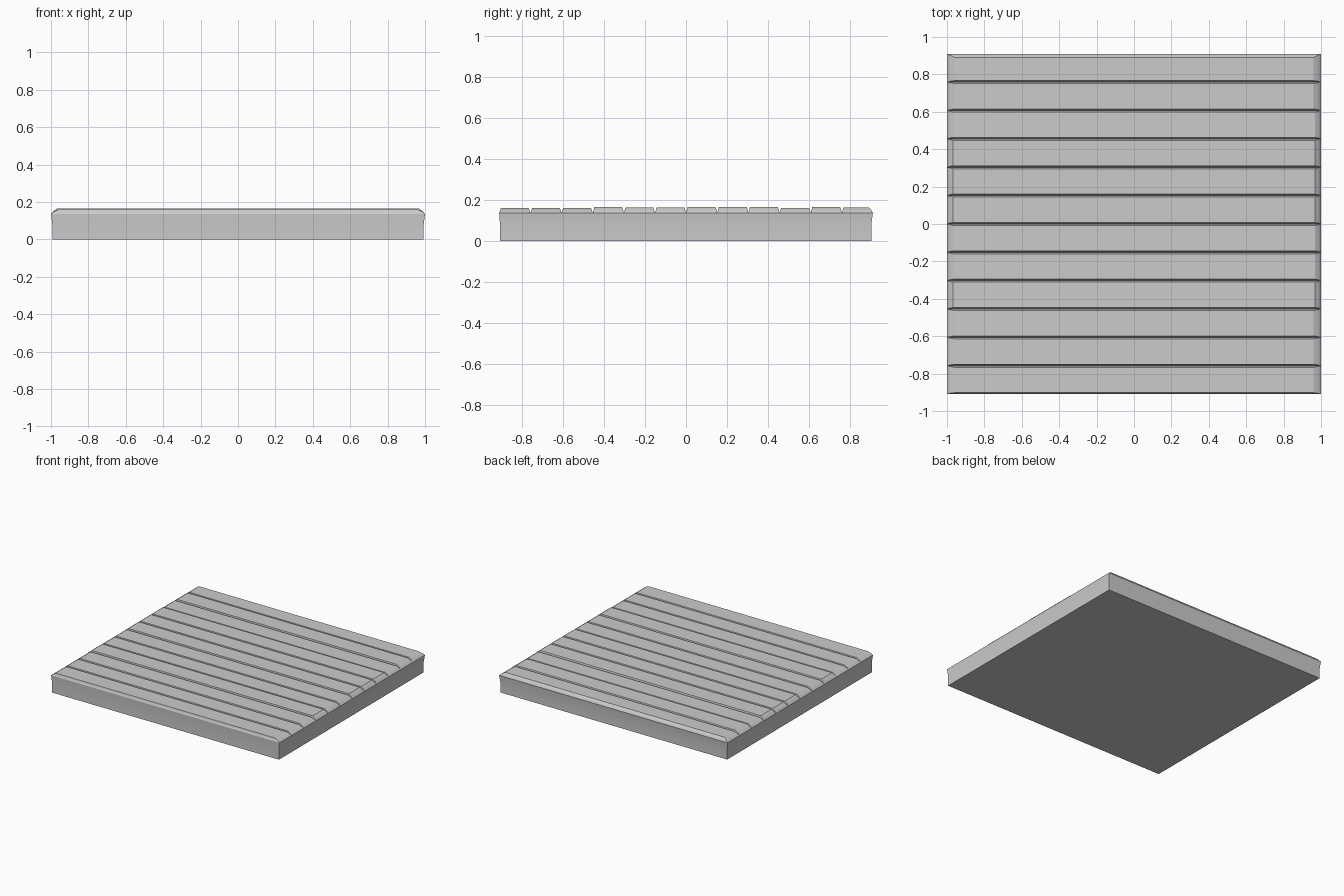
import bpy, bmesh

if "Cube" in bpy.data.objects:
    bpy.data.objects.remove(bpy.data.objects["Cube"])


def loft(name, rings, smooth=False):
    """Stack rectangles (x half-width, y min, y max, z) into a closed solid."""
    bm = bmesh.new()
    loops = [[bm.verts.new(p) for p in ((-x, a, z), (x, a, z), (x, b, z), (-x, b, z))]
             for x, a, b, z in rings]
    bm.faces.new(loops[0][::-1])
    bm.faces.new(loops[-1])
    for lo, hi in zip(loops, loops[1:]):
        for i in range(4):
            j = (i + 1) % 4
            bm.faces.new((lo[i], lo[j], hi[j], hi[i]))
    mesh = bpy.data.meshes.new(name)
    bm.to_mesh(mesh)
    bm.free()
    obj = bpy.data.objects.new(name, mesh)
    bpy.context.collection.objects.link(obj)
    if smooth:
        bpy.context.view_layer.objects.active = obj
        obj.select_set(True)
        bpy.ops.object.shade_smooth_by_angle(angle=0.6)
        obj.select_set(False)
    return obj


BASE_TOP = 0.137
HALF_Y = 0.91

# Slab under the planks, flaring slightly towards its upper edge
loft("base_slab", [(0.993, -0.906, 0.903, 0),
                   (0.993, -0.906, 0.903, 0.08),
                   (1.0, -HALF_Y, HALF_Y, BASE_TOP)], smooth=True)

# Planks from front to back: top height and how far the ends slope in
planks = [(0.160, 0.04), (0.160, 0.04), (0.161, 0.04), (0.165, 0.033),
          (0.163, 0.033), (0.163, 0.033), (0.166, 0.033), (0.166, 0.033),
          (0.166, 0.033), (0.161, 0.033), (0.165, 0.04), (0.163, 0.04)]
width = 2 * HALF_Y / len(planks)
for i, (top, slope) in enumerate(planks):
    y0 = -HALF_Y + i * width
    y1 = y0 + width
    back_inset = 0.02 if i == len(planks) - 1 else 0.008
    loft(f"plank_{i + 1}", [(1.0, y0, y1, BASE_TOP),
                            (1 - slope * 0.4, y0 + 0.005, y1 - back_inset * 0.4, BASE_TOP + (top - BASE_TOP) * 0.5),
                            (1 - slope, y0 + 0.008, y1 - back_inset, top)])
